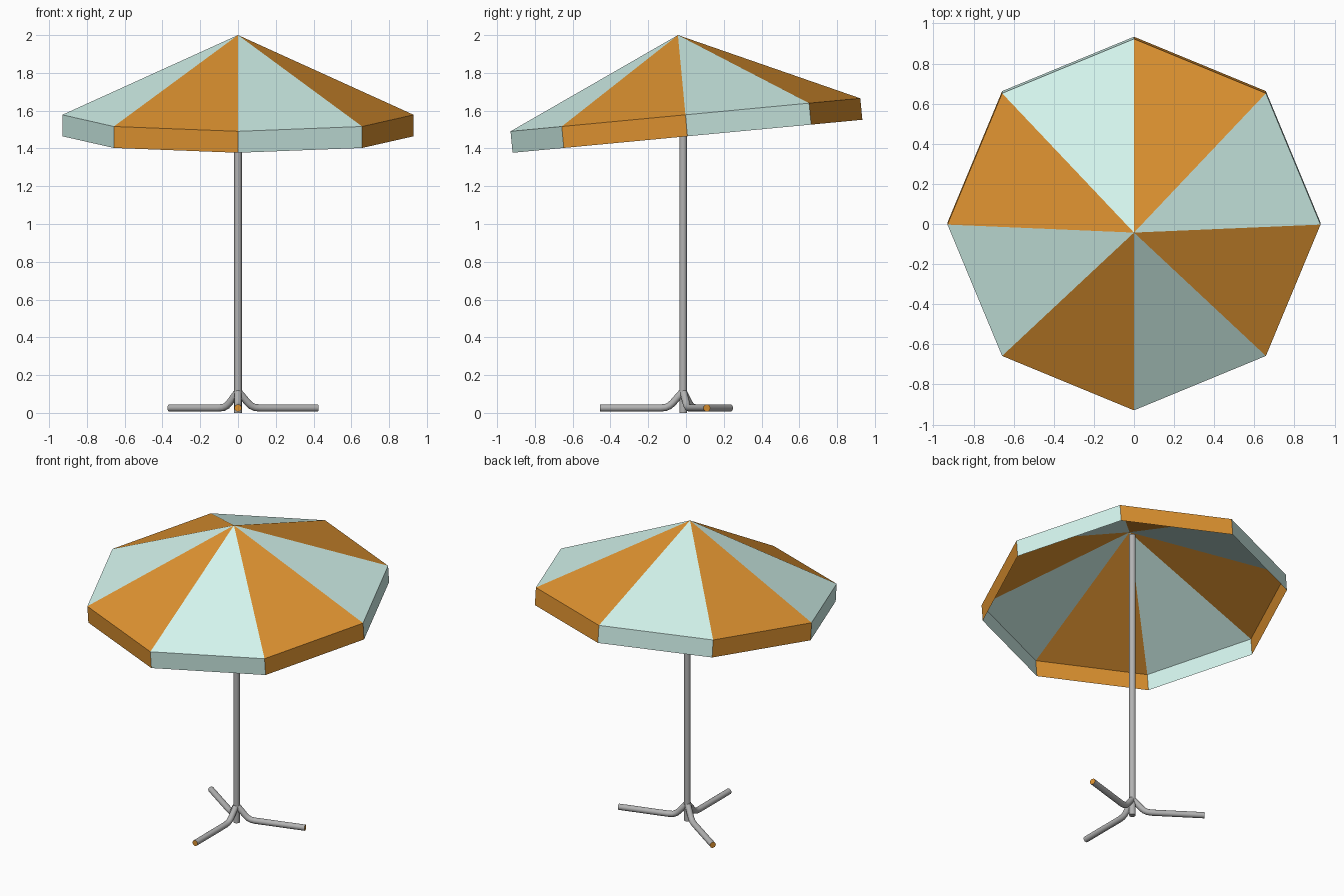
import bpy, bmesh
from math import sin, cos, pi, radians, atan2
from mathutils import Vector, Matrix

if "Cube" in bpy.data.objects:
    bpy.data.objects.remove(bpy.data.objects["Cube"])

POLE = Vector((0, -0.015, 0))


def material(name, rgb):
    m = bpy.data.materials.new(name)
    m.diffuse_color = (*rgb, 1)
    m.use_nodes = True
    m.node_tree.nodes["Principled BSDF"].inputs["Base Color"].default_value = m.diffuse_color
    return m


orange = material("orange", (0.73, 0.29, 0.03))
mint = material("mint", (0.65, 0.90, 0.84))
grey = material("grey_metal", (0.45, 0.45, 0.45))


def make_object(name, bm, mats, smooth=False):
    mesh = bpy.data.meshes.new(name)
    bm.to_mesh(mesh)
    bm.free()
    ob = bpy.data.objects.new(name, mesh)
    bpy.context.collection.objects.link(ob)
    for m in mats:
        mesh.materials.append(m)
    if smooth:
        bpy.ops.object.select_all(action='DESELECT')
        ob.select_set(True)
        bpy.context.view_layer.objects.active = ob
        bpy.ops.object.shade_smooth_by_angle(angle=radians(40))
    return ob


def tube(name, path, radius, mats, end_mat=0, sides=16):
    """Sweep a circle along a path of points lying in one vertical plane."""
    bm = bmesh.new()
    path = [Vector(p) for p in path]
    flat = path[-1] - path[0]
    side = Vector((-flat.y, flat.x, 0))
    side = side.normalized() if side.length > 1e-4 else Vector((1, 0, 0))
    rings = []
    for i, p in enumerate(path):
        a = (p - path[max(i - 1, 0)]).normalized()
        b = (path[min(i + 1, len(path) - 1)] - p).normalized()
        n = (a + b).normalized().cross(side)
        rings.append([bm.verts.new(p + radius * (n * cos(2 * pi * k / sides) + side * sin(2 * pi * k / sides)))
                      for k in range(sides)])
    for r0, r1 in zip(rings, rings[1:]):
        for k in range(sides):
            j = (k + 1) % sides
            bm.faces.new((r0[k], r0[j], r1[j], r1[k]))
    bm.faces.new(rings[0])
    bm.faces.new(rings[-1]).material_index = end_mat
    bmesh.ops.recalc_face_normals(bm, faces=bm.faces)
    return make_object(name, bm, mats, smooth=True)


# Canopy: eight striped panels with a hanging valance, tilted towards the front
bm = bmesh.new()
tilt = Matrix.Translation((0, -0.003, 1.578)) @ Matrix.Rotation(atan2(0.175, 1.855), 4, 'X')
apex = bm.verts.new(tilt @ Vector((0, 0, 0.424)))
rings = [[bm.verts.new(tilt @ Vector((r * cos(k * pi / 4), r * sin(k * pi / 4), z))) for k in range(8)]
         for r, z in ((0.465, 0.212), (0.93, 0), (0.93, -0.114))]
for k in range(8):
    j = (k + 1) % 8
    faces = [bm.faces.new((apex, rings[0][k], rings[0][j]))]
    for r0, r1 in zip(rings, rings[1:]):
        faces.append(bm.faces.new((r0[k], r1[k], r1[j], r0[j])))
    for f in faces:
        f.material_index = k % 2
make_object("canopy", bm, [mint, orange])

# Pole
tube("pole", [POLE, POLE + Vector((0, 0, 1.965))], 0.02, [grey])

# Three bent legs with coloured end caps
profile = [(0.008, 0.106), (0.055, 0.053), (0.072, 0.038), (0.092, 0.029), (0.12, 0.026), (0.44, 0.026)]
for name, deg in (("front_leg", -90), ("right_leg", 16.6), ("left_leg", 145.6)):
    d = Vector((cos(radians(deg)), sin(radians(deg)), 0))
    tube(name, [POLE + d * r + Vector((0, 0, z)) for r, z in profile], 0.019, [grey, orange], end_mat=1)
